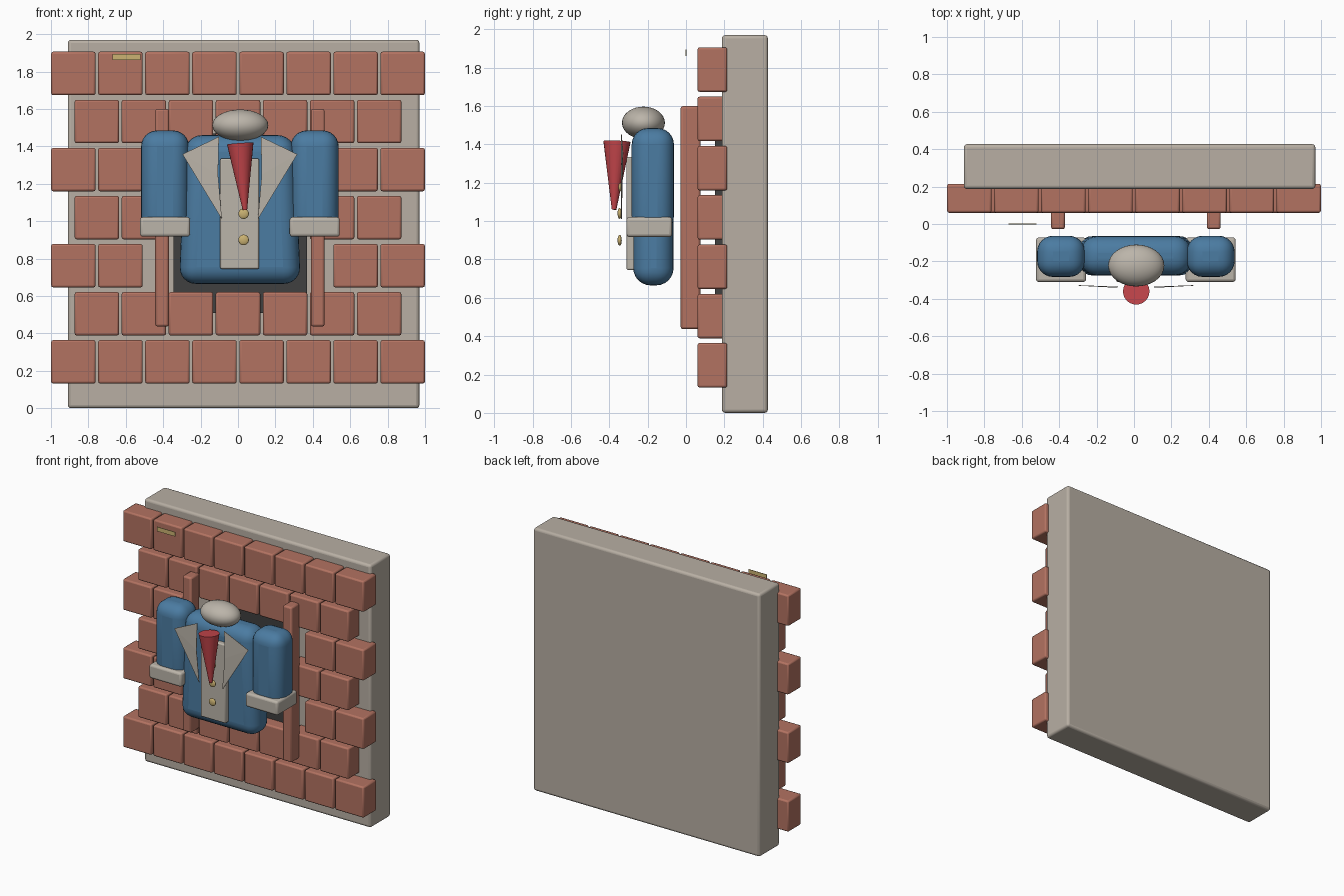
import bpy, bmesh, math
from mathutils import Vector

cube = bpy.data.objects.get("Cube")
if cube:
    bpy.data.objects.remove(cube, do_unlink=True)


def material(name, rgb):
    m = bpy.data.materials.new(name)
    m.use_nodes = True
    m.diffuse_color = (*rgb, 1)
    bsdf = next(n for n in m.node_tree.nodes if n.type == "BSDF_PRINCIPLED")
    bsdf.inputs["Base Color"].default_value = (*rgb, 1)
    return m


STONE = material("warm stone", (0.48, 0.43, 0.37))
BRICK = material("brick red", (0.45, 0.17, 0.12))
BLUE = material("coat blue", (0.07, 0.2, 0.36))
LINEN = material("linen", (0.5, 0.46, 0.4))
RED = material("tie red", (0.55, 0.06, 0.07))
GOLD = material("brass", (0.6, 0.45, 0.17))
DARK = material("recess grey", (0.05, 0.05, 0.05))


def finish(obj, name, mat):
    obj.name = name
    obj.data.materials.append(mat)
    bpy.ops.object.shade_smooth_by_angle(angle=math.radians(40))
    return obj


def block(name, x, y, z, mat, bevel=0.01, segments=2, taper=1):
    """Rounded box from (min, max) spans; taper narrows its top."""
    spans = (x, y, z)
    bpy.ops.mesh.primitive_cube_add(size=1, location=[sum(s) / 2 for s in spans])
    obj = bpy.context.object
    for v in obj.data.vertices:
        v.co = [c * (s[1] - s[0]) for c, s in zip(v.co, spans)]
        if v.co.z > 0:
            v.co.x *= taper
    if bevel:
        mod = obj.modifiers.new("rounded edges", "BEVEL")
        mod.width, mod.segments = bevel, segments
    return finish(obj, name, mat)


def ellipsoid(name, loc, radii, mat):
    bpy.ops.mesh.primitive_uv_sphere_add(segments=32, ring_count=16, location=loc)
    obj = bpy.context.object
    for v in obj.data.vertices:
        v.co = [c * r for c, r in zip(v.co, radii)]
    return finish(obj, name, mat)


# Wall slab and the dark recess panel
block("wall_slab", (-0.91, 0.97), (0.187, 0.427), (0, 1.97), STONE, 0.018, 3)
block("recess_panel", (-0.345, 0.37), (0.15, 0.2), (0.51, 1.47), DARK, 0)

# Staggered bricks, leaving an opening in the middle courses
for row in range(7):
    count = 8 - row % 2
    z = 0.132 + 0.257 * row
    for i in range(count):
        x = (i - (count - 1) / 2) * 0.2515
        if 2 <= row <= 4 and abs(x) < 0.45:
            continue
        block(f"brick_{row}_{i}", (x - 0.119, x + 0.119), (0.06, 0.215),
              (z, z + 0.232), BRICK, 0.011)

# Coat body, sleeves, cuffs, lapels and posts
MID = 0.01
block("coat_body", (-0.315, 0.335), (-0.275, -0.065), (0.665, 1.46), BLUE, 0.09, 6, 0.9)
for side, s in (("left", 1), ("right", -1)):
    c = MID + 0.4 * s
    block(f"{side}_sleeve", (c - 0.128, c + 0.128), (-0.283, -0.063), (0.94, 1.485), BLUE, 0.085, 6)
    block(f"{side}_cuff", (c - 0.134, c + 0.134), (-0.31, -0.072), (0.917, 1.022), LINEN, 0.016, 3)
    p = MID + 0.416 * s
    block(f"{side}_post", (p - 0.037, p + 0.037), (-0.028, 0.075), (0.437, 1.6), BRICK, 0.012)

    corners = [(0.307, -0.33, 1.358), (0.112, -0.338, 1.452),
               (0.117, -0.34, 1.25), (0.096, -0.338, 1.01)]
    mesh = bpy.data.meshes.new(f"{side}_lapel")
    bm = bmesh.new()
    bm.faces.new([bm.verts.new((MID + s * x, y, z)) for x, y, z in corners[::s]])
    bmesh.ops.triangulate(bm, faces=bm.faces[:])
    bm.to_mesh(mesh)
    bm.free()
    mesh.materials.append(LINEN)
    lapel = bpy.data.objects.new(f"{side}_lapel", mesh)
    bpy.context.collection.objects.link(lapel)
    lapel.modifiers.new("cloth", "SOLIDIFY").thickness = 0.003

# Shirt front, collar and buttons
block("shirt_front", (-0.095, 0.113), (-0.31, -0.25), (0.745, 1.335), LINEN, 0.008)
ellipsoid("collar", (0.012, -0.222, 1.513), (0.15, 0.112, 0.084), LINEN)
for i in range(3):
    ellipsoid(f"button_{i}", (0.03, -0.346, 0.9 + 0.14 * i), (0.028, 0.011, 0.028), GOLD)

# Tie: cone leaning slightly, point down
top, tip = Vector((0.012, -0.36, 1.415)), Vector((0.037, -0.375, 1.06))
bpy.ops.mesh.primitive_cone_add(vertices=24, radius1=0.071, radius2=0.012,
                                depth=(tip - top).length, location=(top + tip) / 2)
tie = bpy.context.object
tie.rotation_euler = (tip - top).to_track_quat("Z", "Y").to_euler()
finish(tie, "tie", RED)

# Small plain plaque
block("plaque", (-0.67, -0.52), (-0.002, 0.002), (1.862, 1.895), GOLD, 0)
